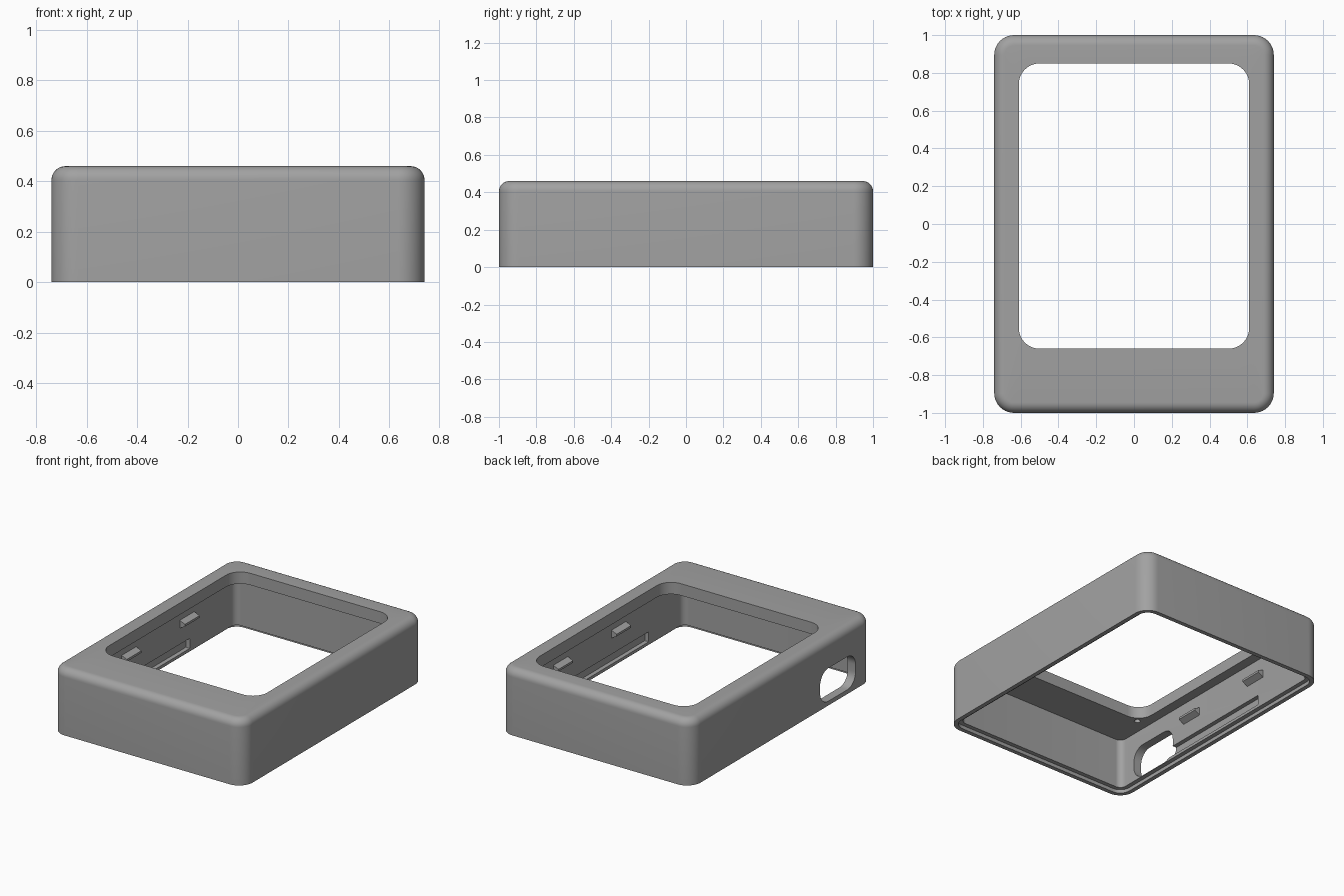
import bpy, bmesh, math
from mathutils import Vector

if "Cube" in bpy.data.objects:
    bpy.data.objects.remove(bpy.data.objects["Cube"])

grey = bpy.data.materials.new("mid_grey")
grey.diffuse_color = (0.36, 0.36, 0.36, 1)
grey.use_nodes = True
grey.node_tree.nodes["Principled BSDF"].inputs["Base Color"].default_value = grey.diffuse_color


def ring(x0, x1, y0, y1, r, z, n=10):
    """Rounded rectangle at height z, counter-clockwise."""
    corners = [(x1 - r, y1 - r), (x0 + r, y1 - r), (x0 + r, y0 + r), (x1 - r, y0 + r)]
    return [Vector((cx + r * math.cos(a), cy + r * math.sin(a), z))
            for k, (cx, cy) in enumerate(corners)
            for a in [math.pi / 2 * (k + i / n) for i in range(n + 1)]]


def loft(name, rings, closed=False):
    """Skin a row of rings; closed joins the last to the first, otherwise the ends are capped."""
    bm = bmesh.new()
    loops = [[bm.verts.new(p) for p in r] for r in rings]
    pairs = list(zip(loops, loops[1:])) + ([(loops[-1], loops[0])] if closed else [])
    for a, b in pairs:
        for i in range(len(a)):
            j = (i + 1) % len(a)
            bm.faces.new((a[i], a[j], b[j], b[i]))
    if not closed:
        bm.faces.new(loops[0][::-1])
        bm.faces.new(loops[-1])
    bmesh.ops.recalc_face_normals(bm, faces=bm.faces)
    me = bpy.data.meshes.new(name)
    bm.to_mesh(me)
    bm.free()
    ob = bpy.data.objects.new(name, me)
    bpy.context.collection.objects.link(ob)
    me.materials.append(grey)
    return ob


def side_ring(y0, y1, z0, z1, r, x):
    """Rounded rectangle standing in a side wall."""
    return [Vector((p.z, p.x, p.y)) for p in ring(y0, y1, z0, z1, r, x)]


def cut(target, cutter):
    cutter.hide_render = True
    mod = target.modifiers.new("cut", 'BOOLEAN')
    mod.operation, mod.solver, mod.object = 'DIFFERENCE', 'EXACT', cutter
    bpy.context.view_layer.objects.active = target
    bpy.ops.object.modifier_apply(modifier=mod.name)
    bpy.data.objects.remove(cutter)


W, D, H, R = 0.74, 1.0, 0.46, 0.105   # half width, half depth, height, corner radius
WALL, CEIL, F = 0.06, 0.378, 0.055    # wall thickness, lid underside, top fillet


def inset(t, z):
    return ring(-W + t, W - t, -D + t, D - t, R - t, z)


def window(z):
    return ring(-0.61, 0.61, -0.66, 0.85, 0.11, z)


# Hollow case: outer wall, filleted top, window, cavity and stepped bottom rim
fillet = [inset(F * (1 - math.cos(a)), H - F + F * math.sin(a))
          for a in [math.pi / 2 * i / 8 for i in range(9)]]
case = loft("case_shell", [inset(0, 0)] + fillet + [
    window(H), window(CEIL), inset(WALL, CEIL), inset(WALL, 0.025),
    inset(0.03, 0.025), inset(0.03, 0)], closed=True)

# Oblong port through the left wall
cut(case, loft("port_cutter", [side_ring(-0.81, -0.42, 0.03, 0.26, 0.09, x)
                               for x in (-0.85, -0.6)]))

for s, side in ((-1, "left"), (1, "right")):
    # Long groove inside each side wall
    cut(case, loft("groove_cutter", [side_ring(-0.56, 0.44, 0.045, 0.115, 0.004, s * x)
                                     for x in (0.60, 0.71)]))
    # Blind pin hole under the lid
    cut(case, loft("pin_hole_cutter", [ring(s * 0.59 - 0.02, s * 0.59 + 0.02, -0.69, -0.65,
                                            0.0199, z, 4) for z in (0.35, 0.41)]))
    # Two snap ridges on each inner wall
    for y, place in ((-0.23, "front"), (0.41, "back")):
        wall = W - WALL
        profile = [(wall + 0.005, 0.225), (wall + 0.005, 0.285),
                   (wall - 0.04, 0.265), (wall - 0.04, 0.25)]
        loft(f"{side}_{place}_snap_ridge",
             [[Vector((s * x, y + dy, z)) for x, z in profile] for dy in (-0.08, 0.08)])

# Smooth the curved walls while keeping edges crisp
bpy.ops.object.select_all(action='DESELECT')
case.select_set(True)
bpy.context.view_layer.objects.active = case
bpy.ops.object.shade_smooth_by_angle(angle=math.radians(30))
